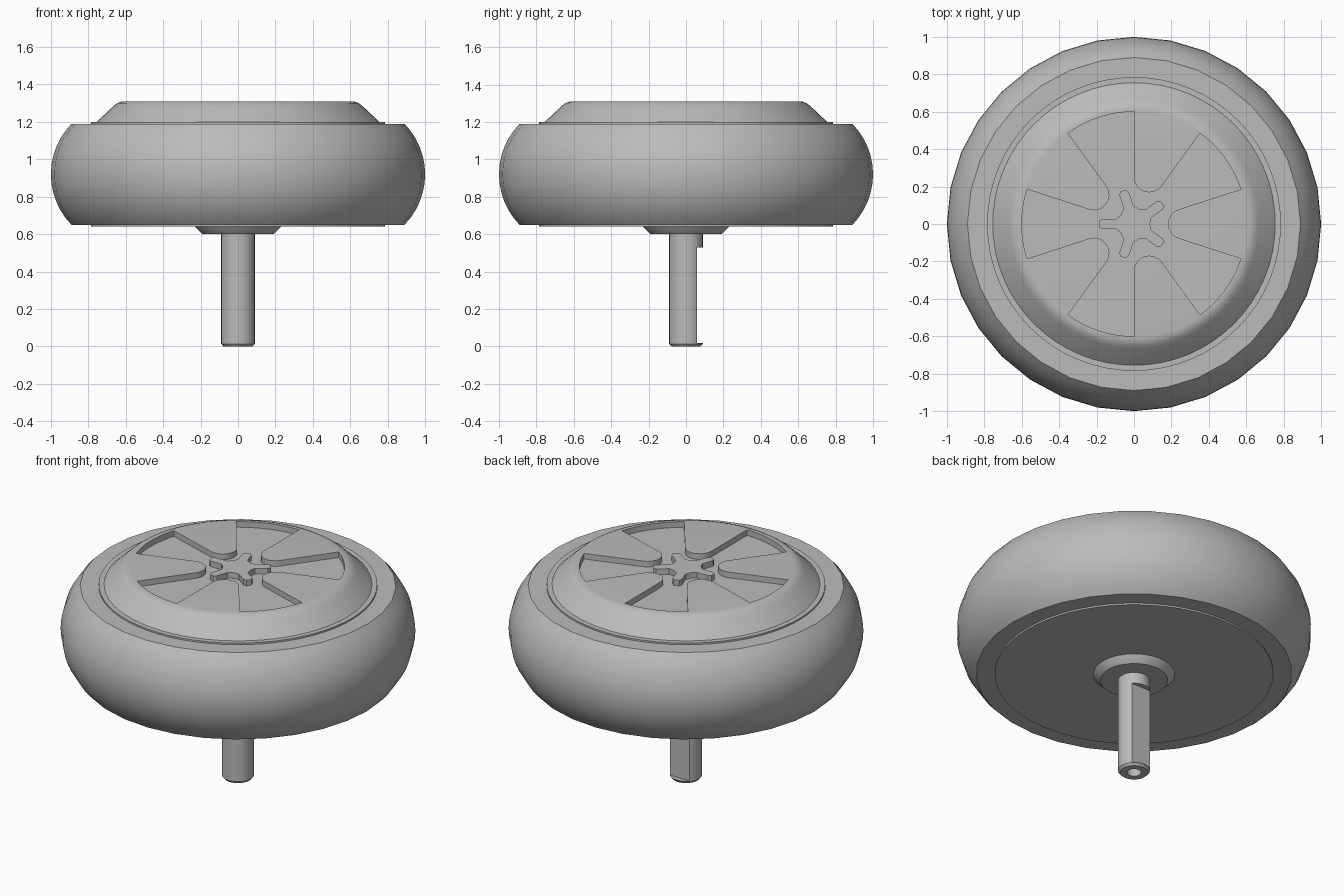
import bpy, bmesh, math
from mathutils import Vector, Matrix

cube = bpy.data.objects.get("Cube")
if cube:
    bpy.data.objects.remove(cube, do_unlink=True)

grey = bpy.data.materials.new("plain grey")
grey.use_nodes = True
GREY = (0.5, 0.5, 0.5, 1)
grey.diffuse_color = GREY
grey.node_tree.nodes["Principled BSDF"].inputs["Base Color"].default_value = GREY


def finish(name, bm):
    bmesh.ops.recalc_face_normals(bm, faces=bm.faces)
    mesh = bpy.data.meshes.new(name)
    bm.to_mesh(mesh)
    bm.free()
    mesh.materials.append(grey)
    obj = bpy.data.objects.new(name, mesh)
    bpy.context.collection.objects.link(obj)
    return obj


def lathe(name, profile, sides, closed=False):
    """Turn an (r, z) profile around the z axis."""
    bm = bmesh.new()
    pts = [bm.verts.new((r, 0, z)) for r, z in profile]
    pairs = list(zip(pts, pts[1:])) + ([(pts[-1], pts[0])] if closed else [])
    edges = [bm.edges.new(p) for p in pairs]
    bmesh.ops.spin(bm, geom=pts + edges, cent=(0, 0, 0), axis=(0, 0, 1),
                   angle=math.tau, steps=sides)
    bmesh.ops.remove_doubles(bm, verts=bm.verts, dist=0.0001)
    return finish(name, bm)


def prism(name, outline, z0, z1):
    """Extrude a flat outline from z0 to z1."""
    bm = bmesh.new()
    face = bm.faces.new([bm.verts.new((x, y, z0)) for x, y in outline])
    up = bmesh.ops.extrude_face_region(bm, geom=[face])["geom"]
    bmesh.ops.translate(bm, vec=(0, 0, z1 - z0),
                        verts=[v for v in up if isinstance(v, bmesh.types.BMVert)])
    return finish(name, bm)


def activate(obj):
    bpy.ops.object.select_all(action='DESELECT')
    obj.select_set(True)
    bpy.context.view_layer.objects.active = obj


def cut(obj, cutter):
    cutter.hide_render = True
    mod = obj.modifiers.new("cut", 'BOOLEAN')
    mod.operation = 'DIFFERENCE'
    mod.solver = 'EXACT'
    mod.object = cutter
    activate(obj)
    bpy.ops.object.modifier_apply(modifier=mod.name)
    bpy.data.objects.remove(cutter, do_unlink=True)


def polar(r, deg):
    a = math.radians(deg)
    return Vector((r * math.cos(a), r * math.sin(a)))


# Tyre: bulging tread around a flat-sided ring
CENTRE_Z, BULGE = 0.92, 0.386
half = math.asin(0.27 / BULGE)
tread = []
for i in range(13):
    a = -half + 2 * half * i / 12
    tread.append((1 - BULGE + BULGE * math.cos(a), CENTRE_Z + BULGE * math.sin(a)))
tyre = lathe("tyre", tread + [(0.77, 1.19), (0.77, 0.65)], 32, closed=True)

# Hub: drum with a thin lip and a raised cap with a rounded rim
TOP, FLOOR = 1.31, 1.275
hub = lathe("hub", [(0, 0.64), (0.785, 0.64), (0.785, 1.2), (0.755, 1.2),
                    (0.665, 1.285), (0.645, 1.3), (0.625, 1.308), (0.605, TOP),
                    (0, TOP)], 64)

# Five joined sector recesses, leaving round-nosed petals between them
NOSE_AT = 0.263
NOSE_R = NOSE_AT * math.sin(math.radians(18))
recess = []
for k in range(5):
    mid = 72 * k
    for i in range(9):
        recess.append(polar(NOSE_AT, mid) + polar(NOSE_R, mid - 108 - 18 * 8 * i / 8 + 0)
                      if i < 0 else
                      polar(NOSE_AT, mid) + polar(NOSE_R, mid + 252 - 144 * i / 8))
    for i in range(9):
        recess.append(polar(0.6, mid + 18 + 36 * i / 8))
cut(hub, prism("recess_cutter", recess, FLOOR, TOP + 0.1))

# Five-armed star standing in the recess
ARM = [(0.095, -0.027), (0.17, -0.027), (0.187, -0.015),
       (0.187, 0.015), (0.17, 0.027), (0.095, 0.027)]
star = []
for k in range(5):
    turn = Matrix.Rotation(math.radians(36 + 72 * k), 2)
    star += [turn @ Vector(p) for p in ARM]
    star.append(polar(0.085, 72 + 72 * k))
centre_star = prism("centre_star", star, FLOOR - 0.01, TOP)

# Conical boss under the hub
boss = lathe("boss", [(0, 0.65), (0.235, 0.65), (0.23, 0.64), (0.19, 0.6), (0, 0.6)], 48)

# Axle with a chamfered tip and a blind centre hole
axle = lathe("axle", [(0, 0.62), (0.09, 0.62), (0.09, 0.014), (0.078, 0),
                      (0.04, 0), (0.04, 0.12), (0, 0.12)], 32)

# Flat milled on the back of the axle
flat = [(-0.2, 0.06), (0.2, 0.06), (0.2, 0.2), (-0.2, 0.2)]
cut(axle, prism("flat_cutter", flat, 0.018, 0.53))

for part in (tyre, hub, centre_star, boss, axle):
    activate(part)
    bpy.ops.object.shade_smooth_by_angle(angle=math.radians(30))
